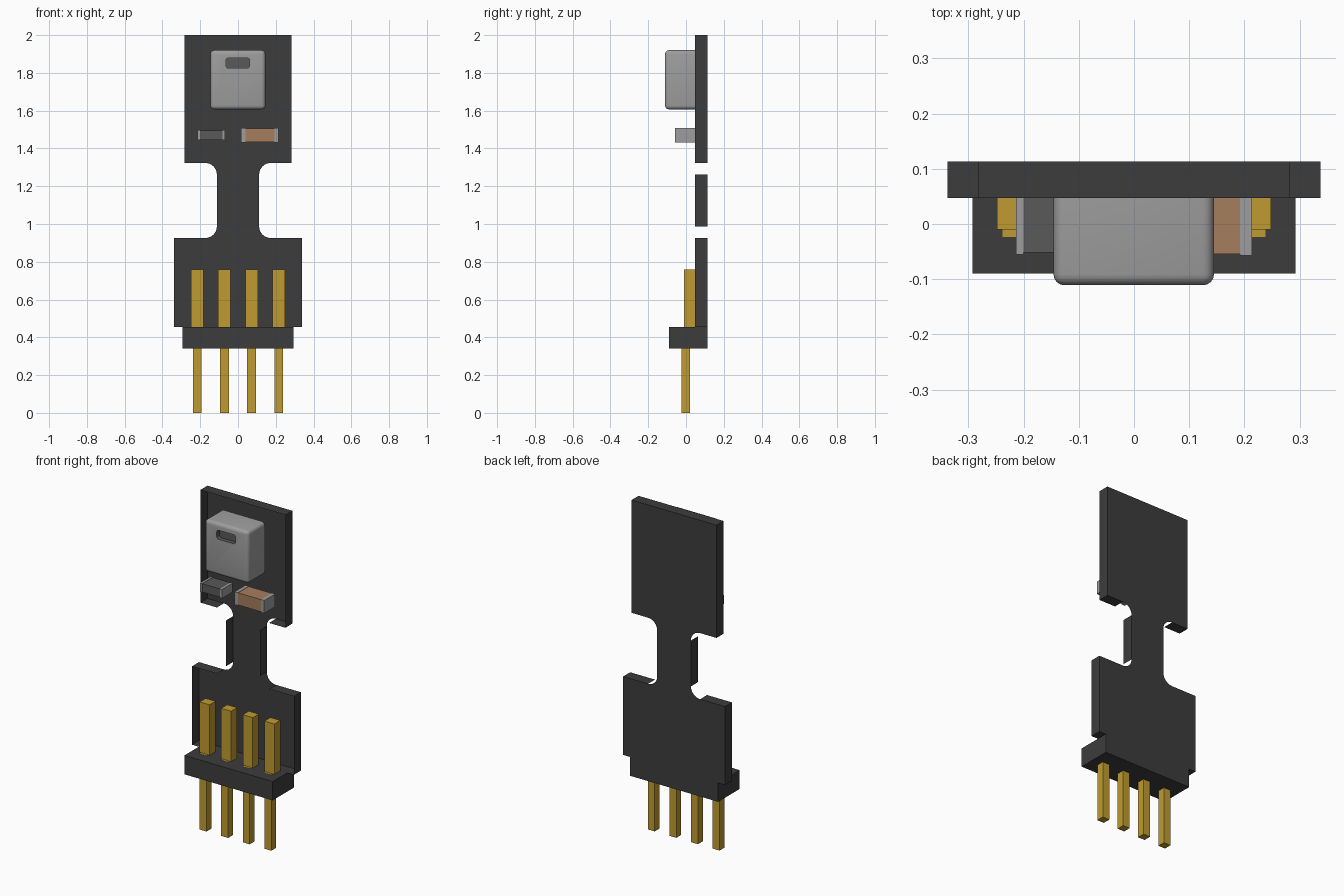
import bpy, bmesh, math

if "Cube" in bpy.data.objects:
    bpy.data.objects.remove(bpy.data.objects["Cube"], do_unlink=True)


def material(name, r, g, b):
    m = bpy.data.materials.new(name)
    m.use_nodes = True
    m.diffuse_color = (r, g, b, 1)
    bsdf = next(n for n in m.node_tree.nodes if n.type == 'BSDF_PRINCIPLED')
    bsdf.inputs["Base Color"].default_value = (r, g, b, 1)
    return m


BLACK = material("board black", 0.046, 0.046, 0.046)
GOLD = material("pin gold", 0.52, 0.33, 0.03)
SILVER = material("metal grey", 0.34, 0.34, 0.34)
DARK = material("dark grey", 0.10, 0.10, 0.10)
TAN = material("ceramic tan", 0.38, 0.21, 0.11)

FRONT, BACK = 0.047, 0.113   # depth of the board
LEDGE = 0.455                # top of the header block


def finish(bm, name, mat):
    me = bpy.data.meshes.new(name)
    bm.to_mesh(me)
    bm.free()
    ob = bpy.data.objects.new(name, me)
    bpy.context.collection.objects.link(ob)
    me.materials.append(mat)
    return ob


def box_bm(x0, x1, y0, y1, z0, z1):
    bm = bmesh.new()
    bmesh.ops.create_cube(bm, size=1)
    for v in bm.verts:
        v.co = ((x0 + x1) / 2 + v.co.x * (x1 - x0),
                (y0 + y1) / 2 + v.co.y * (y1 - y0),
                (z0 + z1) / 2 + v.co.z * (z1 - z0))
    return bm


def box(name, mat, *bounds):
    return finish(box_bm(*bounds), name, mat)


def activate(ob):
    bpy.ops.object.select_all(action='DESELECT')
    ob.select_set(True)
    bpy.context.view_layer.objects.active = ob


# Board: a mirrored outline forming an open-fronted shell with a necked waist
def arc(cx, cz, r, a0, a1, n=8):
    return [(cx + r * math.cos(math.radians(a0 + (a1 - a0) * i / n)),
             cz + r * math.sin(math.radians(a0 + (a1 - a0) * i / n)))
            for i in range(n + 1)]


half = [(0.338, LEDGE), (0.338, 0.926)]
half += arc(0.173, 0.987, 0.061, 270, 180)
half += arc(0.173, 1.262, 0.061, 180, 90)
half += [(0.282, 1.323), (0.282, 2.0)]
outline = half + [(-x, z) for x, z in reversed(half)]

bm = bmesh.new()
f = [bm.verts.new((x, FRONT, z)) for x, z in outline]
b = [bm.verts.new((x, BACK, z)) for x, z in outline]
bm.faces.new(list(reversed(b)))
for i, (x, z) in enumerate(outline):
    j = (i + 1) % len(outline)
    dx, dz = abs(outline[j][0] - x), abs(outline[j][1] - z)
    if min(dx, dz) < 1e-5:          # only straight edges carry a wall
        bm.faces.new((f[j], f[i], b[i], b[j]))
bmesh.ops.delete(bm, geom=[v for v in bm.verts if not v.link_faces], context='VERTS')
finish(bm, "circuit_board", BLACK)

# Header block and its four pins
box("header_block", BLACK, -0.293, 0.293, -0.09, BACK, 0.342, LEDGE)
for i in range(4):
    x = (i - 1.5) * 0.1435
    box(f"lower_pin_{i + 1}", GOLD, x - 0.023, x + 0.023, -0.024, 0.022, 0, LEDGE + 0.001)
    box(f"upper_pin_{i + 1}", GOLD, x - 0.033, x + 0.033, -0.01, FRONT, LEDGE, 0.758)

# Sensor can: rounded everywhere except where it meets the board
bm = box_bm(-0.146, 0.145, -0.111, FRONT, 1.607, 1.92)
edges = [e for e in bm.edges if any(v.co.y < 0 for v in e.verts)]
bmesh.ops.bevel(bm, geom=edges, offset=0.02, segments=4, profile=0.5, affect='EDGES')
can = finish(bm, "sensor_can", SILVER)

# Rounded slot cut into the front of the can
bm = box_bm(-0.064, 0.062, -0.15, -0.085, 1.825, 1.879)
edges = [e for e in bm.edges if abs(e.verts[0].co.y - e.verts[1].co.y) > 0.01]
bmesh.ops.bevel(bm, geom=edges, offset=0.014, segments=4, profile=0.5, affect='EDGES')
cutter = finish(bm, "slot_cutter", DARK)
activate(can)
mod = can.modifiers.new("slot", 'BOOLEAN')
mod.operation, mod.solver, mod.object = 'DIFFERENCE', 'EXACT', cutter
mod.material_mode = 'TRANSFER'
bpy.ops.object.modifier_apply(modifier=mod.name)
bpy.data.objects.remove(cutter, do_unlink=True)
activate(can)
bpy.ops.object.shade_smooth_by_angle(angle=math.radians(35))


# Small surface parts: a body between two metal end caps
def chip(name, mat, x0, x1, z0, z1, cap, y0):
    box(name + "_body", mat, x0 + cap, x1 - cap, y0 + 0.003, FRONT, z0 + 0.002, z1 - 0.002)
    box(name + "_right_cap", SILVER, x0, x0 + cap, y0, FRONT, z0, z1)
    box(name + "_left_cap", SILVER, x1 - cap, x1, y0, FRONT, z0, z1)


chip("resistor", DARK, -0.214, -0.068, 1.444, 1.498, 0.014, -0.055)
chip("capacitor", TAN, 0.017, 0.214, 1.431, 1.508, 0.022, -0.057)
